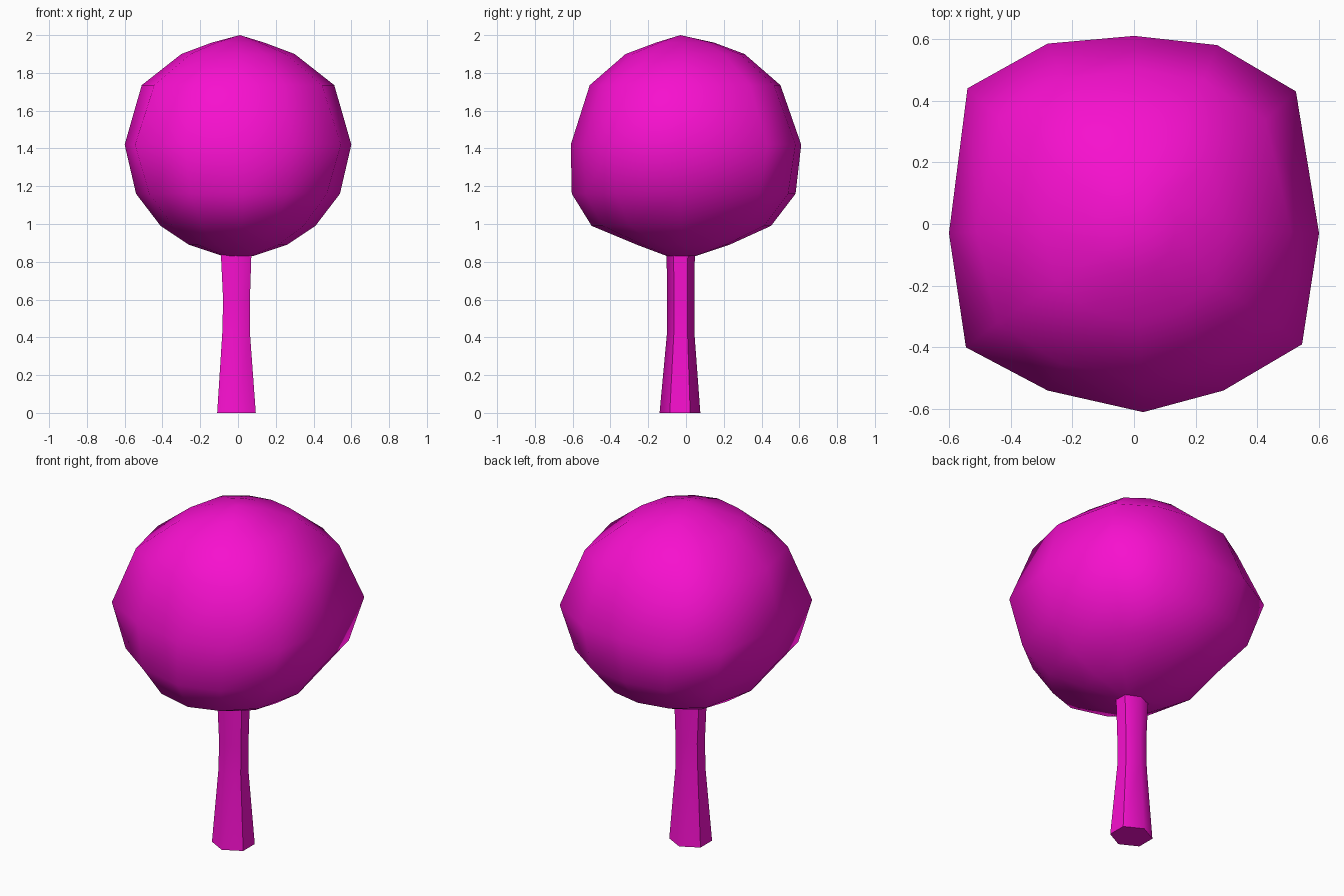
import bpy, bmesh, math

if "Cube" in bpy.data.objects:
    bpy.data.objects.remove(bpy.data.objects["Cube"])

pink = bpy.data.materials.new("pink")
pink.diffuse_color = (0.93, 0.005, 0.62, 1)
pink.use_nodes = True
pink.node_tree.nodes["Principled BSDF"].inputs["Base Color"].default_value = pink.diffuse_color


def loft(name, rings, apex=None):
    """Skin a stack of closed rings, capping the bottom and closing the top."""
    bm = bmesh.new()
    loops = [[bm.verts.new(p) for p in ring] for ring in rings]
    n = len(loops[0])
    for a, b in zip(loops, loops[1:]):
        for i in range(n):
            j = (i + 1) % n
            bm.faces.new((a[i], a[j], b[j], b[i]))
    bm.faces.new(loops[0][::-1])
    if apex:
        tip = bm.verts.new(apex)
        for i in range(n):
            bm.faces.new((loops[-1][i], loops[-1][(i + 1) % n], tip))
    else:
        bm.faces.new(loops[-1])
    bmesh.ops.recalc_face_normals(bm, faces=bm.faces)
    mesh = bpy.data.meshes.new(name)
    bm.to_mesh(mesh)
    bm.free()
    mesh.materials.append(pink)
    obj = bpy.data.objects.new(name, mesh)
    bpy.context.collection.objects.link(obj)
    bpy.context.view_layer.objects.active = obj
    obj.select_set(True)
    bpy.ops.object.shade_smooth_by_angle(angle=math.radians(60))
    obj.select_set(False)
    return obj


# Crown: squarish plan that rounds off towards top and bottom
plan = [(0.6, -0.03), (0.525, 0.43), (0.27, 0.58), (0.0, 0.61),
        (-0.28, 0.585), (-0.54, 0.44), (-0.6, -0.03), (-0.545, -0.40),
        (-0.28, -0.54), (0.03, -0.61), (0.29, -0.54), (0.545, -0.39)]


def crown_ring(z, rx, front, back, square):
    ring = []
    for px, py in plan:
        u, v = px / 0.6, py / 0.61
        length = math.hypot(u, v)
        k = (1 + (length - 1) * square) / length
        ring.append((u * k * rx, v * k * (back if v > 0 else front), z))
    return ring


# z, half width, front depth, back depth, squareness
levels = [(0.83, 0.08, 0.10, 0.05, 0),
          (0.89, 0.26, 0.26, 0.23, 0.1),
          (0.99, 0.41, 0.50, 0.45, 0.3),
          (1.16, 0.54, 0.605, 0.58, 0.6),
          (1.42, 0.60, 0.61, 0.61, 1),
          (1.735, 0.51, 0.51, 0.50, 0.6),
          (1.90, 0.30, 0.32, 0.31, 0.3),
          (1.96, 0.14, 0.16, 0.15, 0)]
loft("crown", [crown_ring(*l) for l in levels], (0.01, -0.03, 2.0))

# Trunk: six-sided, flared at the foot
trunk = []
for z, cx, cy, rx, ry in [(0, -0.008, -0.032, 0.118, 0.108),
                          (0.43, -0.01, -0.028, 0.084, 0.072),
                          (0.60, -0.008, -0.028, 0.082, 0.072),
                          (0.86, -0.01, -0.028, 0.094, 0.075)]:
    trunk.append([(cx + rx * math.cos(a), cy + ry * math.sin(a), z)
                  for a in (math.radians(30 + 60 * i) for i in range(6))])
loft("trunk", trunk)
